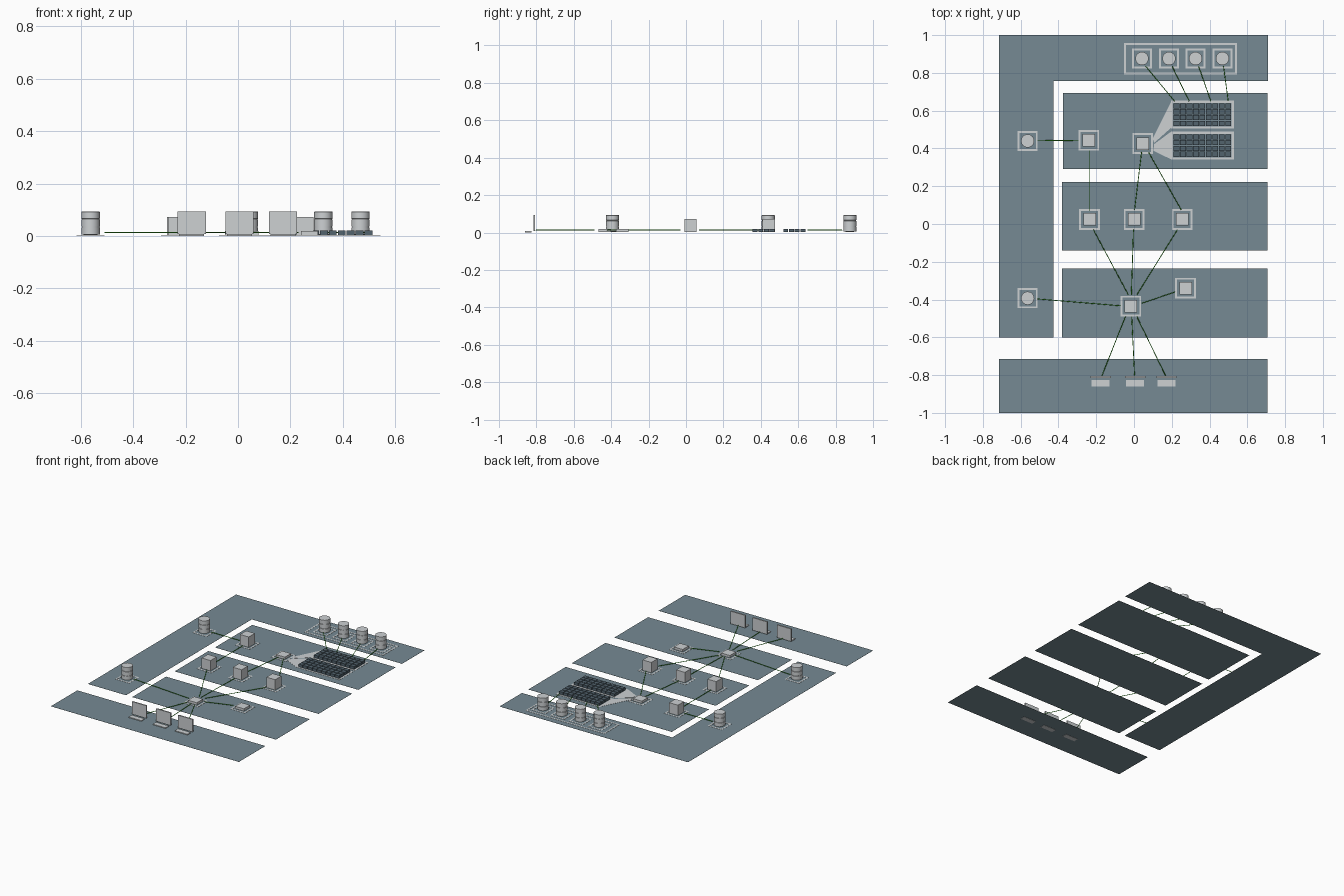
import bpy, bmesh, math
from mathutils import Matrix, Vector

if "Cube" in bpy.data.objects:
    bpy.data.objects.remove(bpy.data.objects["Cube"])


def material(name, rgb):
    m = bpy.data.materials.new(name)
    m.diffuse_color = (*rgb, 1)
    m.use_nodes = True
    m.node_tree.nodes["Principled BSDF"].inputs["Base Color"].default_value = m.diffuse_color
    return m


SLATE = material("slate", (0.180, 0.255, 0.295))
GREY = material("light_grey", (0.61, 0.635, 0.65))
DARK = material("dark_slate", (0.085, 0.125, 0.155))
GREEN = material("green", (0.05, 0.55, 0.02))

FLOOR = 0.002


def finish(name, bm, mat):
    bmesh.ops.recalc_face_normals(bm, faces=bm.faces)
    me = bpy.data.meshes.new(name)
    bm.to_mesh(me)
    bm.free()
    me.materials.append(mat)
    ob = bpy.data.objects.new(name, me)
    bpy.context.collection.objects.link(ob)
    return ob


def add_box(bm, x0, x1, y0, y1, z0, z1):
    m = Matrix.Translation(((x0 + x1) / 2, (y0 + y1) / 2, (z0 + z1) / 2))
    m = m @ Matrix.Diagonal((x1 - x0, y1 - y0, z1 - z0, 1))
    bmesh.ops.create_cube(bm, size=1, matrix=m)


def box(name, mat, *dims):
    bm = bmesh.new()
    add_box(bm, *dims)
    return finish(name, bm, mat)


def prism(name, pts, z0, z1, mat):
    bm = bmesh.new()
    face = bm.faces.new([bm.verts.new((x, y, z0)) for x, y in pts])
    ext = bmesh.ops.extrude_face_region(bm, geom=[face])["geom"]
    bmesh.ops.translate(bm, vec=(0, 0, z1 - z0),
                        verts=[g for g in ext if isinstance(g, bmesh.types.BMVert)])
    return finish(name, bm, mat)


def frame(name, x0, x1, y0, y1, w=0.01):
    # flat rectangular outline lying on a panel, one thin closed ring
    bm = bmesh.new()
    rows = []
    for z in (FLOOR, FLOOR + 0.001):
        for d in (0, w):
            rows.append([bm.verts.new((x, y, z)) for x, y in (
                (x0 + d, y0 + d), (x1 - d, y0 + d), (x1 - d, y1 - d), (x0 + d, y1 - d))])
    lo_out, lo_in, hi_out, hi_in = rows
    for a, b in ((lo_out, lo_in), (lo_in, hi_in), (hi_in, hi_out), (hi_out, lo_out)):
        for i in range(4):
            j = (i + 1) % 4
            bm.faces.new((a[i], a[j], b[j], b[i]))
    return finish(name, bm, GREY)


def square_frame(name, x, y, h=0.055):
    frame(name, x - h, x + h, y - h, y + h)


def storage(name, x, y):
    # three stacked discs joined by a narrower core, turned from a profile
    prof = [(0, FLOOR)]
    for i in range(3):
        z = 0.005 + i * 0.030
        prof += [(0.033, z), (0.035, z + 0.001), (0.035, z + 0.027), (0.033, z + 0.028)]
    prof.append((0, 0.093))
    bm = bmesh.new()
    vs = [bm.verts.new((r, 0, z)) for r, z in prof]
    edges = [bm.edges.new(p) for p in zip(vs, vs[1:])]
    bmesh.ops.spin(bm, geom=vs + edges, cent=(0, 0, 0), axis=(0, 0, 1),
                   angle=2 * math.pi, steps=24)
    bmesh.ops.remove_doubles(bm, verts=bm.verts, dist=1e-5)
    bmesh.ops.translate(bm, vec=(x, y, 0), verts=bm.verts)
    ob = finish(name, bm, GREY)
    for f in ob.data.polygons:
        f.use_smooth = abs(f.normal.z) < 0.3
    square_frame(name + "_frame", x, y, 0.053)


def node(name, x, y, height, h=0.033):
    box(name, GREY, x - h, x + h, y - h, y + h, FLOOR, height)
    square_frame(name + "_frame", x, y)


# floor panels
prism("corner_panel", [(-0.715, -0.6), (-0.427, -0.6), (-0.427, 0.758),
                       (0.71, 0.758), (0.71, 1), (-0.715, 1)], 0.0015, FLOOR, SLATE)
for name, x0, y0, y1 in [("rack_panel", -0.377, 0.29, 0.693),
                         ("server_panel", -0.38, -0.14, 0.223),
                         ("switch_panel", -0.38, -0.6, -0.235),
                         ("user_panel", -0.715, -1, -0.715)]:
    box(name, SLATE, x0, 0.707, y0, y1, 0.0015, FLOOR)

# storage drums
for i, (x, y) in enumerate([(-0.563, 0.44), (-0.563, -0.393), (0.042, 0.876),
                            (0.185, 0.876), (0.326, 0.876), (0.468, 0.876)]):
    storage(f"storage_{i + 1}", x, y)
frame("storage_group_frame", -0.053, 0.544, 0.791, 0.957)

# server cubes and flat switches
for i, (x, y) in enumerate([(-0.239, 0.443), (-0.235, 0.024), (0.001, 0.024), (0.255, 0.024)]):
    node(f"server_{i + 1}", x, y, 0.073)
for i, (x, y) in enumerate([(0.046, 0.426), (-0.017, -0.435), (0.273, -0.34)]):
    node(f"switch_{i + 1}", x, y, 0.018)

# rack blocks: grid of low dark cells inside an outline
COLS, ROWS = 9, 4
for k, y0 in enumerate((0.341, 0.505)):
    frame(f"rack_frame_{k + 1}", 0.195, 0.529, y0, y0 + 0.148, 0.012)
    bm = bmesh.new()
    px, py = 0.308 / COLS, 0.122 / ROWS
    for c in range(COLS):
        for r in range(ROWS):
            x, y = 0.208 + c * px, y0 + 0.013 + r * py
            add_box(bm, x + 0.002, x + px - 0.002, y + 0.002, y + py - 0.002, FLOOR, 0.020)
    finish(f"rack_cells_{k + 1}", bm, DARK)

# flat fans leading from the switch to the racks
prism("upper_fan", [(0.099, 0.453), (0.107, 0.430), (0.195, 0.508), (0.200, 0.653)],
      FLOOR, FLOOR + 0.001, GREY)
prism("lower_fan", [(0.102, 0.388), (0.195, 0.343), (0.195, 0.488), (0.107, 0.423)],
      FLOOR, FLOOR + 0.001, GREY)

# laptops
for i, x in enumerate((-0.177, 0.006, 0.172)):
    box(f"laptop_base_{i + 1}", GREY, x - 0.048, x + 0.048, -0.86, -0.825, 0, 0.007)
    box(f"laptop_screen_{i + 1}", GREY, x - 0.054, x + 0.054, -0.815, -0.806, 0.007, 0.093)

# thin round green cables
CABLES = [
    ((-0.51, -0.397), (-0.07, -0.433)), ((-0.03, -0.375), (-0.215, -0.03)),
    ((-0.014, -0.375), (-0.003, -0.03)), ((0.015, -0.375), (0.23, -0.03)),
    ((0.04, -0.42), (0.217, -0.36)), ((-0.045, -0.49), (-0.17, -0.803)),
    ((-0.012, -0.49), (0.003, -0.803)), ((0.015, -0.49), (0.167, -0.803)),
    ((-0.237, 0.07), (-0.237, 0.39)), ((0.003, 0.075), (0.04, 0.38)),
    ((0.077, 0.38), (0.25, 0.075)), ((-0.51, 0.441), (-0.295, 0.443)),
    ((0.062, 0.835), (0.215, 0.65)), ((0.202, 0.835), (0.292, 0.65)),
    ((0.342, 0.835), (0.407, 0.65)), ((0.474, 0.835), (0.499, 0.65))]
for i, (a, b) in enumerate(CABLES):
    d = Vector((*b, 0.013)) - Vector((*a, 0.013))
    m = Matrix.Translation((Vector((*a, 0.013)) + Vector((*b, 0.013))) / 2)
    m = m @ d.to_track_quat('Z', 'Y').to_matrix().to_4x4()
    bm = bmesh.new()
    bmesh.ops.create_cone(bm, segments=8, radius1=0.002, radius2=0.002,
                          depth=d.length, cap_ends=True, matrix=m)
    ob = finish(f"cable_{i + 1}", bm, GREEN)
    for f in ob.data.polygons:
        f.use_smooth = len(f.vertices) == 4
